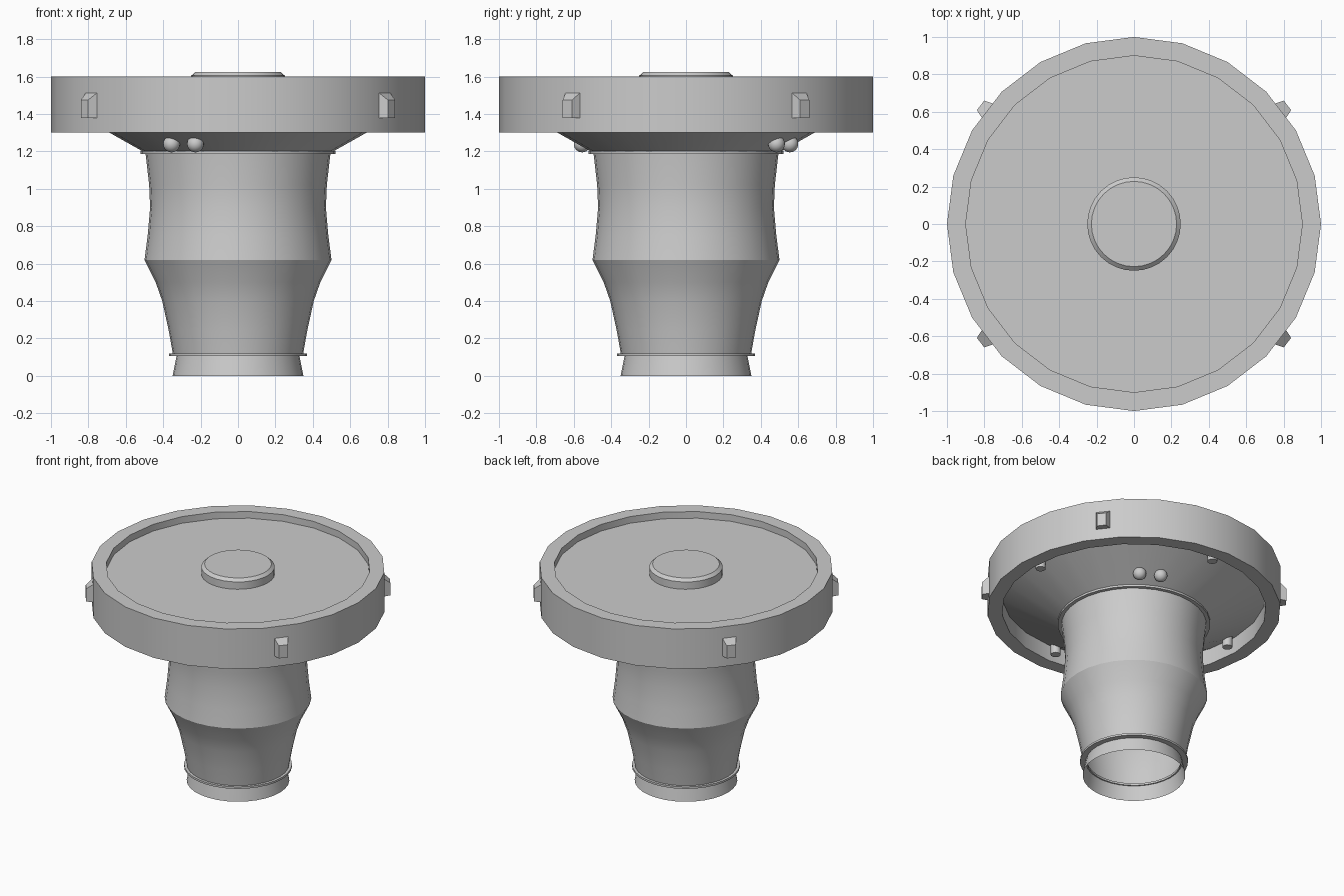
import bpy, bmesh, math
from mathutils import Matrix, Vector

cube = bpy.data.objects.get("Cube")
if cube:
    bpy.data.objects.remove(cube, do_unlink=True)

GREY = (0.6, 0.6, 0.6, 1.0)
mat = bpy.data.materials.new("plain_grey")
mat.use_nodes = True
mat.diffuse_color = GREY
mat.node_tree.nodes["Principled BSDF"].inputs["Base Color"].default_value = GREY


def finish(name, bm, smooth=True):
    """Turn a bmesh into a named object with smooth shading and sharp creases."""
    bmesh.ops.remove_doubles(bm, verts=bm.verts, dist=1e-5)
    bmesh.ops.recalc_face_normals(bm, faces=bm.faces)
    mesh = bpy.data.meshes.new(name)
    bm.to_mesh(mesh)
    bm.free()
    mesh.materials.append(mat)
    if smooth:
        for p in mesh.polygons:
            p.use_smooth = True
        mesh.set_sharp_from_angle(angle=math.radians(28))
    obj = bpy.data.objects.new(name, mesh)
    bpy.context.collection.objects.link(obj)
    return obj


def lathe(name, profile, sides, closed=False):
    """Spin (radius, height) points around z."""
    bm = bmesh.new()
    verts = [bm.verts.new((r, 0, z)) for r, z in profile]
    pairs = list(zip(verts, verts[1:]))
    if closed:
        pairs.append((verts[-1], verts[0]))
    edges = [bm.edges.new(p) for p in pairs]
    bmesh.ops.spin(bm, geom=verts + edges, axis=(0, 0, 1), cent=(0, 0, 0),
                   angle=math.tau, steps=sides, use_merge=True)
    return finish(name, bm)


def polar(radius, degrees, z):
    a = math.radians(degrees)
    return Vector((radius * math.cos(a), radius * math.sin(a), z))


# Faceted outer ring and the sunken deck inside it
lathe("outer_ring", [(0.9, 1.3), (1, 1.3), (1, 1.6), (0.9, 1.6)], 24, closed=True)
lathe("deck", [(0, 1.55), (0.9, 1.55)], 24)

# Raised disc in the middle of the deck
lathe("centre_cap", [(0.25, 1.55), (0.25, 1.605), (0.228, 1.625), (0, 1.625)], 32)

# Flared underside
lathe("flared_underside", [(0.5, 1.195), (0.9, 1.42)], 24)

# Waisted hollow column, open at the bottom
lathe("column", [(0.347, 0.11), (0.37, 0.24), (0.405, 0.4), (0.44, 0.5), (0.5, 0.62),
                 (0.483, 0.75), (0.47, 0.9), (0.475, 1.02), (0.495, 1.195)], 32)
lathe("base_sleeve", [(0.35, 0), (0.328, 0.11)], 32)

# Thin collars
for name, inner, outer, low, high in (("lower_collar", 0.32, 0.368, 0.105, 0.12),
                                      ("upper_collar", 0.48, 0.52, 1.187, 1.202)):
    lathe(name, [(inner, low), (outer, low), (outer, high), (inner, high)], 32, closed=True)

# Tapered blocks on the ring
for i, angle in enumerate((37.7, 142.3, 217.7, 322.3)):
    bm = bmesh.new()
    bmesh.ops.create_cube(bm, size=1)
    for v in bm.verts:
        outside, top = v.co.x > 0, v.co.z > 0
        v.co.x = 1.037 if outside else 0.97
        v.co.y = math.copysign(0.032 if outside else 0.056, v.co.y)
        v.co.z = (1.475 if outside else 1.53) if top else 1.38
    bm.transform(Matrix.Rotation(math.radians(angle), 4, "Z"))
    finish(f"ring_block_{i + 1}", bm, smooth=False)

# Pegs hanging inside the ring
for i in range(4):
    bm = bmesh.new()
    bmesh.ops.create_cone(bm, cap_ends=True, segments=16, radius1=0.034,
                          radius2=0.034, depth=0.14,
                          matrix=Matrix.Translation(polar(0.83, 90 * i, 1.385)))
    finish(f"peg_{i + 1}", bm)

# Paired bulbs on the underside
for i, angle in enumerate((53.7, 67.7, 233.7, 247.7)):
    bm = bmesh.new()
    bmesh.ops.create_uvsphere(bm, u_segments=20, v_segments=12, radius=0.045,
                              matrix=Matrix.Translation(polar(0.6, angle, 1.24)))
    finish(f"bulb_{i + 1}", bm)
